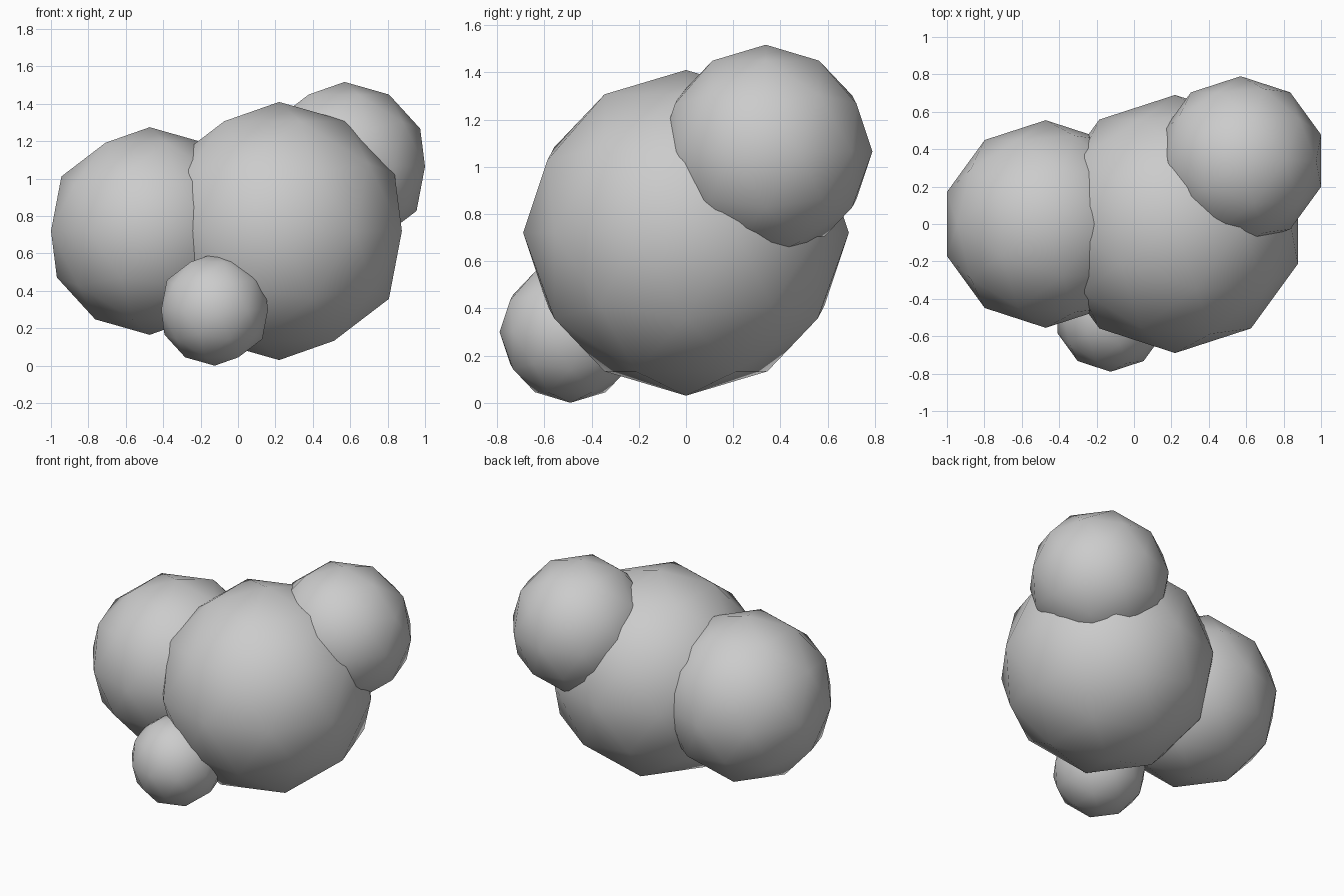
import bpy

if "Cube" in bpy.data.objects:
    bpy.data.objects.remove(bpy.data.objects["Cube"])


def ball(name, radius, location):
    """Low-poly icosphere lobe with smooth shading."""
    bpy.ops.mesh.primitive_ico_sphere_add(subdivisions=2, radius=radius, location=location)
    obj = bpy.context.object
    obj.name = name
    bpy.ops.object.shade_smooth()
    return obj


# Large central lobe
ball("main_lobe", 0.69, (0.22, 0.0, 0.72))
# Medium lobe on the left
ball("left_lobe", 0.555, (-0.472, 0.0, 0.72))
# Lobe high at the back right
ball("upper_back_lobe", 0.452, (0.57, 0.338, 1.065))
# Small lobe low at the front
ball("lower_front_lobe", 0.30, (-0.125, -0.49, 0.30))
